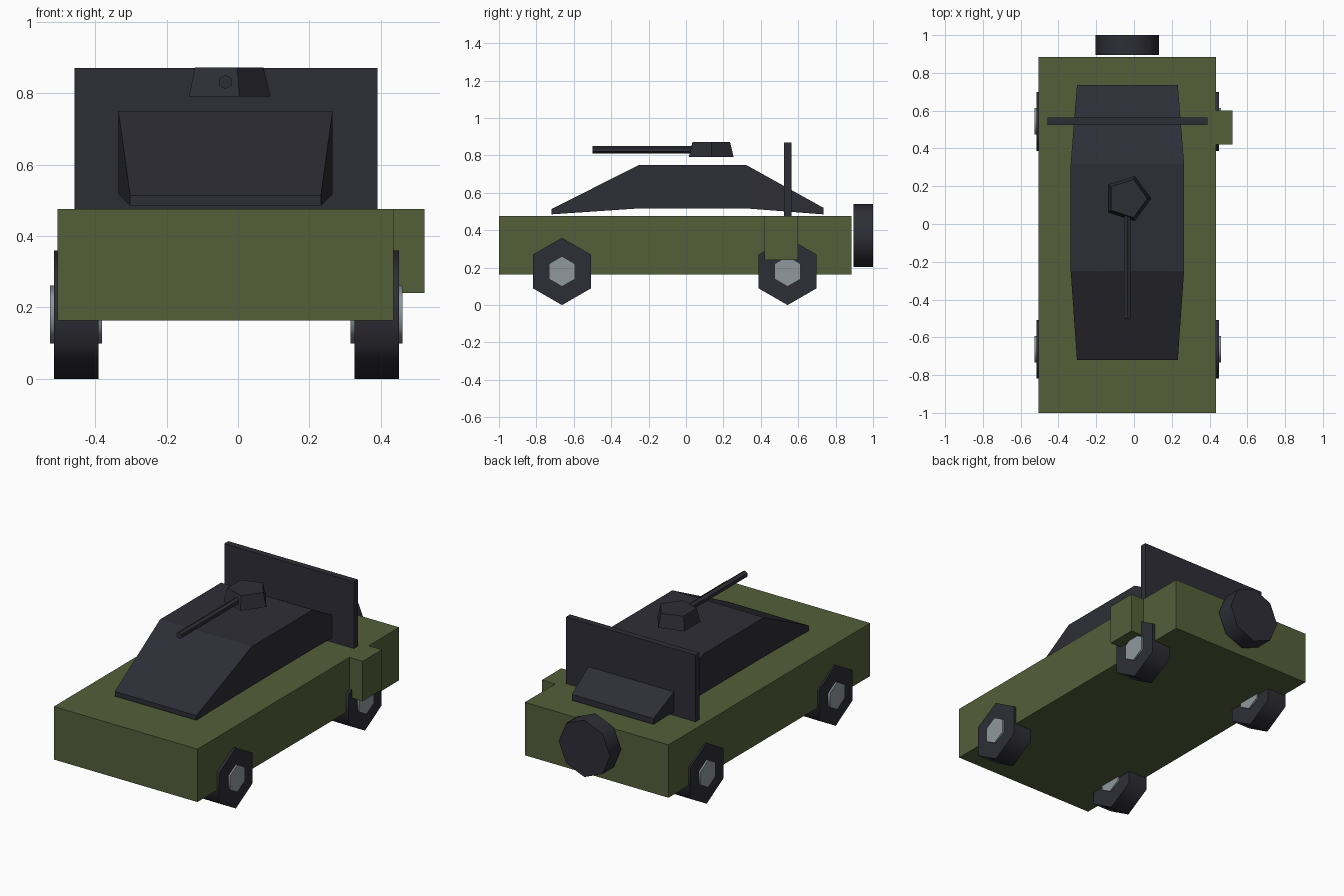
import bpy
import bmesh
from math import radians, pi
from mathutils import Matrix

default = bpy.data.objects.get("Cube")
if default:
    bpy.data.objects.remove(default, do_unlink=True)

CX = -0.035  # centre line of the vehicle


def make_material(name, rgb):
    mat = bpy.data.materials.new(name)
    mat.use_nodes = True
    mat.diffuse_color = (*rgb, 1)
    mat.node_tree.nodes["Principled BSDF"].inputs["Base Color"].default_value = (*rgb, 1)
    return mat


green = make_material("olive green", (0.09, 0.114, 0.042))
dark = make_material("dark slate", (0.027, 0.027, 0.037))
grey = make_material("light grey", (0.275, 0.314, 0.342))


def finish(name, bm, mat, smooth=False):
    bmesh.ops.recalc_face_normals(bm, faces=bm.faces)
    mesh = bpy.data.meshes.new(name)
    bm.to_mesh(mesh)
    bm.free()
    mesh.materials.append(mat)
    obj = bpy.data.objects.new(name, mesh)
    bpy.context.collection.objects.link(obj)
    if smooth:
        bpy.ops.object.select_all(action="DESELECT")
        obj.select_set(True)
        bpy.context.view_layer.objects.active = obj
        bpy.ops.object.shade_smooth_by_angle(angle=radians(70))
    return obj


def box(name, mat, x, y, z):
    """Box from its (low, high) range on each axis."""
    bm = bmesh.new()
    size = [hi - lo for lo, hi in (x, y, z)]
    mid = [(hi + lo) / 2 for lo, hi in (x, y, z)]
    bmesh.ops.create_cube(bm, size=1, matrix=Matrix.Translation(mid) @ Matrix.Diagonal((*size, 1)))
    return finish(name, bm, mat)


def prism(name, mat, centre, sides, radius, depth, axis="Z", top=None, turn=0, smooth=False):
    """Regular prism or frustum along an axis, with its first corner turned about that axis."""
    aim = {"X": Matrix.Rotation(pi / 2, 4, "Y"),
           "Y": Matrix.Rotation(pi / 2, 4, "X"),
           "Z": Matrix.Identity(4)}[axis]
    bm = bmesh.new()
    bmesh.ops.create_cone(bm, cap_ends=True, segments=sides, radius1=radius,
                          radius2=radius if top is None else top, depth=depth,
                          matrix=Matrix.Translation(centre) @ aim @ Matrix.Rotation(turn, 4, "Z"))
    return finish(name, bm, mat, smooth)


def loft(name, mat, sections):
    """Hull through rectangles given as (y, half width, bottom, top)."""
    bm = bmesh.new()
    rings = []
    for y, half, low, high in sections:
        corners = ((-half, low), (half, low), (half, high), (-half, high))
        rings.append([bm.verts.new((CX + dx, y, z)) for dx, z in corners])
    for a, b in zip(rings, rings[1:]):
        for i in range(4):
            j = (i + 1) % 4
            bm.faces.new((a[i], a[j], b[j], b[i]))
    bm.faces.new(rings[0])
    bm.faces.new(rings[-1])
    return finish(name, bm, mat)


# Hull and side box
box("hull", green, (-0.505, 0.435), (-1, 0.885), (0.163, 0.476))
box("side_box", green, (0.435, 0.522), (0.42, 0.6), (0.24, 0.476))

# Sloped cabin and rear shield
loft("cabin", dark, [(-0.72, 0.267, 0.485, 0.513), (-0.25, 0.3, 0.517, 0.75),
                     (0.32, 0.3, 0.517, 0.75), (0.735, 0.267, 0.485, 0.52)])
box("rear_shield", dark, (-0.457, 0.39), (0.525, 0.563), (0.47, 0.87))

# Turret and gun
prism("turret", dark, (CX, 0.135, 0.831), 5, 0.126, 0.08, top=0.106, turn=-pi / 2)
turret = bpy.data.objects["turret"]
# Point one corner of the turret to the vehicle's left
first = min(turret.data.vertices, key=lambda v: v.co.z).co
offset = Matrix.Translation((CX, 0.135, 0))
angle = -pi / 2 if abs(first.x - CX) < 0.001 and first.y > 0.135 else 0
corners = [v.co for v in turret.data.vertices if v.co.z < 0.83]
if max(c.x for c in corners) < CX + 0.125:
    angle = pi / 2 if min(c.y for c in corners) < 0.135 - 0.125 else -pi / 2
    turret.data.transform(offset @ Matrix.Rotation(angle, 4, "Z") @ offset.inverted())
prism("gun_barrel", dark, (CX, -0.225, 0.831), 6, 0.02, 0.55, axis="Y")

# Four wheels with hubs showing on both sides
for end, y in (("front", -0.663), ("rear", 0.543)):
    for side, x in (("right", -0.453), ("left", 0.388)):
        centre = (x, y, 0.18)
        prism(f"{end}_{side}_wheel", dark, centre, 6, 0.18, 0.125, axis="X", smooth=True)
        prism(f"{end}_{side}_hub", grey, centre, 6, 0.081, 0.145, axis="X", smooth=True)

# Spare wheel behind the hull
prism("spare_wheel", dark, (CX, 0.948, 0.372), 8, 0.168, 0.104, axis="Y", smooth=True)

# Set every hexagon with a corner pointing up
for obj in bpy.context.collection.objects:
    is_wheel = obj.name.endswith(("_wheel", "_hub")) and obj.name != "spare_wheel"
    if is_wheel or obj.name == "gun_barrel":
        verts = obj.data.vertices
        mid = sum((v.co for v in verts), verts[0].co * 0) / len(verts)
        across = 1 if is_wheel else 0
        wide = max(v.co[across] for v in verts) - mid[across]
        tall = max(v.co.z for v in verts) - mid.z
        if wide > tall:
            spin = Matrix.Rotation(pi / 6, 4, "X" if is_wheel else "Y")
            shift = Matrix.Translation(mid)
            obj.data.transform(shift @ spin @ shift.inverted())
